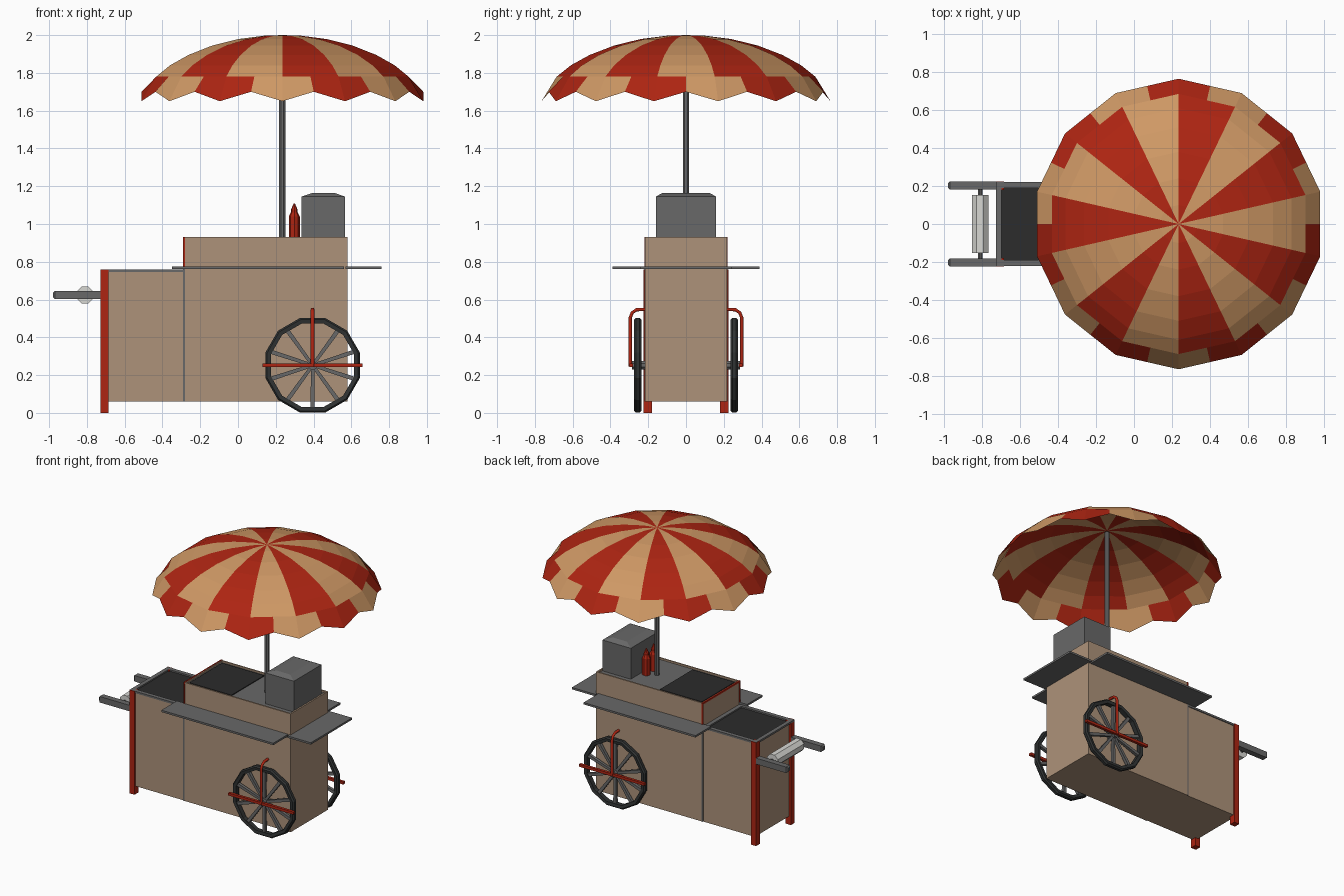
import bpy, bmesh, math
from mathutils import Vector, Matrix

if "Cube" in bpy.data.objects:
    bpy.data.objects.remove(bpy.data.objects["Cube"])

def mat(name, r, g, b):
    m = bpy.data.materials.new(name)
    m.diffuse_color = (r, g, b, 1)
    m.use_nodes = True
    m.node_tree.nodes["Principled BSDF"].inputs["Base Color"].default_value = m.diffuse_color
    return m

TAN = mat("body_tan", 0.42, 0.29, 0.195)
CLOTH = mat("cloth_tan", 0.62, 0.315, 0.13)
RED = mat("red", 0.42, 0.018, 0.006)
GREY = mat("metal_grey", 0.14, 0.14, 0.14)
DARK = mat("dark_grill", 0.025, 0.025, 0.025)
TYRE = mat("tyre_black", 0.03, 0.033, 0.033)
WHITE = mat("roller_white", 0.68, 0.68, 0.65)

def finish(name, bm, *mats):
    bmesh.ops.recalc_face_normals(bm, faces=bm.faces)
    me = bpy.data.meshes.new(name)
    bm.to_mesh(me)
    bm.free()
    for m in mats:
        me.materials.append(m)
    ob = bpy.data.objects.new(name, me)
    bpy.context.collection.objects.link(ob)
    return ob

def add_box(bm, x0, x1, y0, y1, z0, z1):
    M = Matrix.Translation(((x0+x1)/2, (y0+y1)/2, (z0+z1)/2)) @ Matrix.Diagonal((x1-x0, y1-y0, z1-z0, 1))
    return bmesh.ops.create_cube(bm, size=1, matrix=M)["verts"]

def box(name, m, *d):
    bm = bmesh.new()
    add_box(bm, *d)
    return finish(name, bm, m)

def tray(name, m, floor, rim, depth, *d):
    # box with a sunken floor in its top face
    bm = bmesh.new()
    add_box(bm, *d)
    bm.faces.ensure_lookup_table()
    top = max(bm.faces, key=lambda f: f.calc_center_median().z)
    bmesh.ops.inset_region(bm, faces=[top], thickness=rim)
    low = bmesh.ops.extrude_face_region(bm, geom=[top])
    face = [g for g in low["geom"] if isinstance(g, bmesh.types.BMFace)][0]
    bmesh.ops.translate(bm, verts=face.verts, vec=(0, 0, -depth))
    if top.is_valid:
        bmesh.ops.delete(bm, geom=[top], context='FACES_ONLY')
    ob = finish(name, bm, m, floor)
    for p in ob.data.polygons:
        if p.normal.z > 0.9 and p.center.z < d[5] - depth * 0.5:
            p.material_index = 1
    return ob

def add_rod(bm, a, b, r, n=8, r2=None):
    a, b = Vector(a), Vector(b)
    q = (b - a).to_track_quat('Z', 'Y').to_matrix().to_4x4()
    M = Matrix.Translation((a + b) / 2) @ q @ Matrix.Rotation(math.pi / n, 4, 'Z')
    bmesh.ops.create_cone(bm, cap_ends=True, segments=n, radius1=r, radius2=r if r2 is None else r2,
                          depth=(b - a).length, matrix=M)

def rod(name, m, a, b, r, n=8):
    bm = bmesh.new()
    add_rod(bm, a, b, r, n)
    return finish(name, bm, m)

def lathe(bm, profile, n, centre):
    # revolve (radius, z) points about a vertical axis
    rings = [[bm.verts.new((centre[0] + r * math.cos(2*math.pi*i/n), centre[1] + r * math.sin(2*math.pi*i/n), z))
              for i in range(n)] for r, z in profile]
    for p, q in zip(rings, rings[1:]):
        for i in range(n):
            bm.faces.new((p[i], p[(i+1) % n], q[(i+1) % n], q[i]))
    bm.faces.new(rings[0])
    bm.faces.new(rings[-1])

# cart body
box("main_cabinet", TAN, -0.285, 0.58, -0.218, 0.218, 0.06, 0.77)
box("rear_cabinet", TAN, -0.71, -0.285, -0.214, 0.214, 0.06, 0.748)
tray("rear_bin_frame", GREY, DARK, 0.042, 0.01, -0.727, -0.288, -0.22, 0.22, 0.746, 0.76)
tray("upper_counter", TAN, GREY, 0.015, 0.012, -0.285, 0.58, -0.217, 0.217, 0.77, 0.93)
box("grill_plate", DARK, -0.262, 0.08, -0.19, 0.19, 0.915, 0.924)
box("counter_edge_trim", RED, -0.29, -0.28, -0.218, 0.218, 0.92, 0.932)
for s, side in ((-1, "front"), (1, "back")):
    ys = sorted((s * 0.18, s * 0.224))
    box(side + "_leg", RED, -0.727, -0.685, *ys, 0, 0.76)
    ys = sorted((s * 0.208, s * 0.2195))
    box(side + "_counter_trim", RED, -0.29, -0.281, *ys, 0.775, 0.93)
    ys = sorted((s * 0.21, s * 0.2205))
    box(side + "_seam", GREY, -0.291, -0.281, *ys, 0.06, 0.765)
    ys = sorted((s * 0.21, s * 0.39))
    box(side + "_shelf", GREY, -0.35, 0.56, *ys, 0.761, 0.775)
box("side_shelf", GREY, 0.57, 0.76, -0.24, 0.24, 0.761, 0.775)

# steam box with a tapered lid
bm = bmesh.new()
add_box(bm, 0.337, 0.567, -0.16, 0.16, 0.918, 1.145)
bm.faces.ensure_lookup_table()
top = max(bm.faces, key=lambda f: f.calc_center_median().z)
new = bmesh.ops.extrude_face_region(bm, geom=[top])["geom"]
for v in [g for g in new if isinstance(g, bmesh.types.BMVert)]:
    v.co.x = 0.452 + (v.co.x - 0.452) * 0.5
    v.co.y *= 0.77
    v.co.z = 1.165
if top.is_valid:
    bmesh.ops.delete(bm, geom=[top], context='FACES_ONLY')
finish("steam_box", bm, GREY)

# sauce bottles
for i, y in enumerate((0.035, -0.05)):
    bm = bmesh.new()
    lathe(bm, [(0.029, 0.918), (0.029, 1.04), (0.018, 1.062), (0.018, 1.075), (0.004, 1.108)], 8, (0.298, y))
    finish("sauce_bottle_%d" % (i + 1), bm, RED)

# handles and roller
for s, side in ((-1, "front"), (1, "back")):
    bm = bmesh.new()
    vs = add_box(bm, -0.98, -0.69, s*0.202 - 0.021, s*0.202 + 0.021, 0.602, 0.646)
    ends = [e for e in bm.edges if all(v.co.x < -0.97 for v in e.verts)]
    bmesh.ops.bevel(bm, geom=ends, offset=0.01, segments=1, affect='EDGES')
    finish(side + "_handle", bm, GREY)
rod("roller_axle", GREY, (-0.81, -0.19, 0.624), (-0.81, 0.19, 0.624), 0.012)
rod("roller", WHITE, (-0.81, -0.153, 0.624), (-0.81, 0.153, 0.624), 0.048)

# wheels and their guards
WX, WZ = 0.395, 0.252
for s, side in ((-1, "front"), (1, "back")):
    wy = s * 0.255
    bm = bmesh.new()
    section = [(0.228, -0.017), (0.25, -0.02), (0.259, -0.01), (0.259, 0.01), (0.25, 0.02), (0.228, 0.017)]
    rings = []
    for i in range(12):
        a = math.radians(15 + 30 * i)
        rings.append([bm.verts.new((WX + r * math.cos(a), wy + y, WZ + r * math.sin(a))) for r, y in section])
    for i in range(12):
        p, q = rings[i], rings[(i + 1) % 12]
        for j in range(6):
            bm.faces.new((p[j], p[(j+1) % 6], q[(j+1) % 6], q[j]))
    finish(side + "_tyre", bm, TYRE)
    bm = bmesh.new()
    for i in range(10):
        a = math.radians(90 + 36 * i)
        add_rod(bm, (WX, wy, WZ), (WX + 0.232*math.cos(a), wy, WZ + 0.232*math.sin(a)), 0.012, 4, 0.016)
    add_rod(bm, (WX, s*0.21, WZ), (WX, s*0.285, WZ), 0.025, 8)
    finish(side + "_spokes", bm, GREY)
    # bent fork made from a bevelled curve
    cu = bpy.data.curves.new(side + "_fork", 'CURVE')
    cu.dimensions = '3D'
    cu.bevel_depth = 0.01
    cu.bevel_resolution = 1
    cu.use_fill_caps = True
    pts = [(0.295, 0.245), (0.295, 0.505), (0.285, 0.53), (0.262, 0.546), (0.21, 0.548)]
    sp = cu.splines.new('POLY')
    sp.points.add(len(pts) - 1)
    for p, (y, z) in zip(sp.points, pts):
        p.co = (WX, s * y, z, 1)
    cu.materials.append(RED)
    bpy.context.collection.objects.link(bpy.data.objects.new(side + "_fork", cu))
    ys = sorted((s * 0.28, s * 0.3))
    box(side + "_wheel_bar", RED, 0.13, 0.66, *ys, 0.242, 0.261)

# umbrella: 14 striped panels with a scalloped, alternating hem
UX, N = 0.235, 28
rod("umbrella_pole", GREY, (UX, 0, 0.91), (UX, 0, 1.985), 0.018)
profile = [(0.1, 1.997), (0.24, 1.979), (0.38, 1.945), (0.51, 1.895), (0.61, 1.84), (0.685, 1.78), (0.765, 1.65)]
bm = bmesh.new()
rings = []
for k, (r, z) in enumerate(profile):
    ring = []
    for i in range(N):
        a = math.pi / 2 - 2 * math.pi * i / N
        rr = r * (math.cos(math.pi / 14) if i % 2 else 1)
        zz = z + (0.05 if i % 2 and k == len(profile) - 1 else 0)
        ring.append(bm.verts.new((UX + rr * math.cos(a), rr * math.sin(a), zz)))
    rings.append(ring)
tip = bm.verts.new((UX, 0, 2.0))
for i in range(N):
    j = (i + 1) % N
    stripe = (i // 2) % 2
    f = bm.faces.new((tip, rings[0][j], rings[0][i]))
    f.material_index = stripe
    for k in range(len(rings) - 1):
        f = bm.faces.new((rings[k][i], rings[k][j], rings[k+1][j], rings[k+1][i]))
        hem = k == len(rings) - 2
        f.material_index = ((i + 1) // 2) % 2 if hem else stripe
finish("umbrella_canopy", bm, RED, CLOTH)
